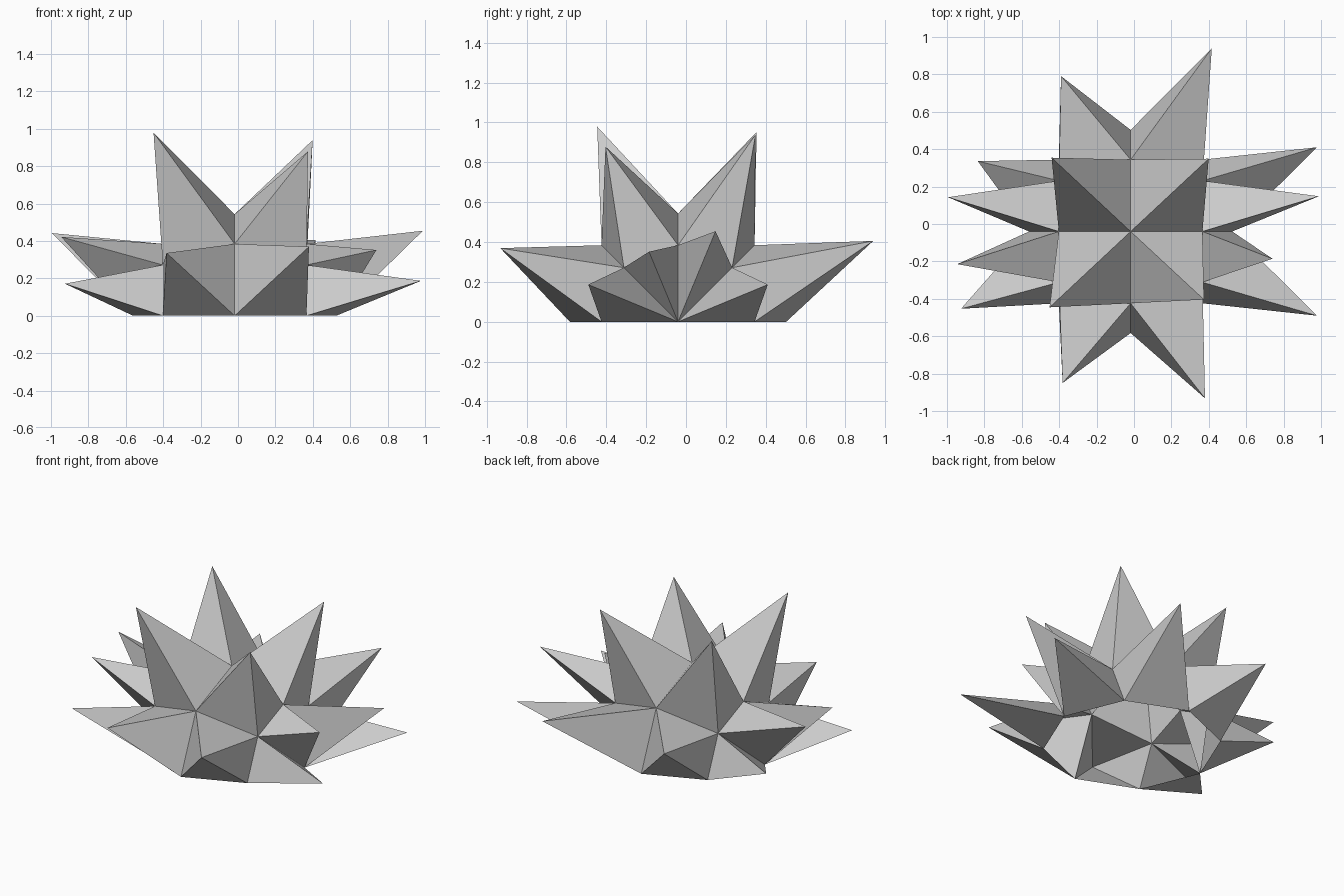
import bpy, bmesh, math
from mathutils import Matrix, Vector

if "Cube" in bpy.data.objects:
    bpy.data.objects.remove(bpy.data.objects["Cube"])

# Spike heights, listed front-low, front-high, back-high, back-low
BELT = {1: (.575, .56, .63, .677), -1: (.48, .676, .645, .504)}
POLE = {1: (.613, .352, .624, .613), -1: (.515, .537, .591, .417)}

# Eight-sided, four-ring sphere lying along x, kept as an open upper half
bm = bmesh.new()
bmesh.ops.create_uvsphere(bm, u_segments=8, v_segments=4, radius=0.543,
                          matrix=Matrix.Rotation(math.pi / 2, 4, 'Y'))
bmesh.ops.delete(bm, geom=[v for v in bm.verts if v.co.z < -0.01], context='VERTS')
bm.normal_update()

# Raise a pyramid spike on every facet
for f in list(bm.faces):
    c = f.calc_center_median()
    n = f.normal if f.normal.dot(c) > 0 else -f.normal
    side = 1 if c.x > 0 else -1
    sector = min(3, int(math.atan2(c.z, -c.y) / (math.pi / 4)))
    height = (BELT if len(f.verts) == 4 else POLE)[side][sector]
    apex = bm.verts.new(c + n * height)
    for loop in list(f.loops):
        bm.faces.new((loop.vert, loop.link_loop_next.vert, apex))
    bm.faces.remove(f)

# Place the shell on the ground
bmesh.ops.translate(bm, verts=bm.verts, vec=Vector((-0.018, -0.04, 0)))
mesh = bpy.data.meshes.new("spiky_shell")
bm.to_mesh(mesh)
bm.free()
bpy.context.collection.objects.link(bpy.data.objects.new("spiky_shell", mesh))
